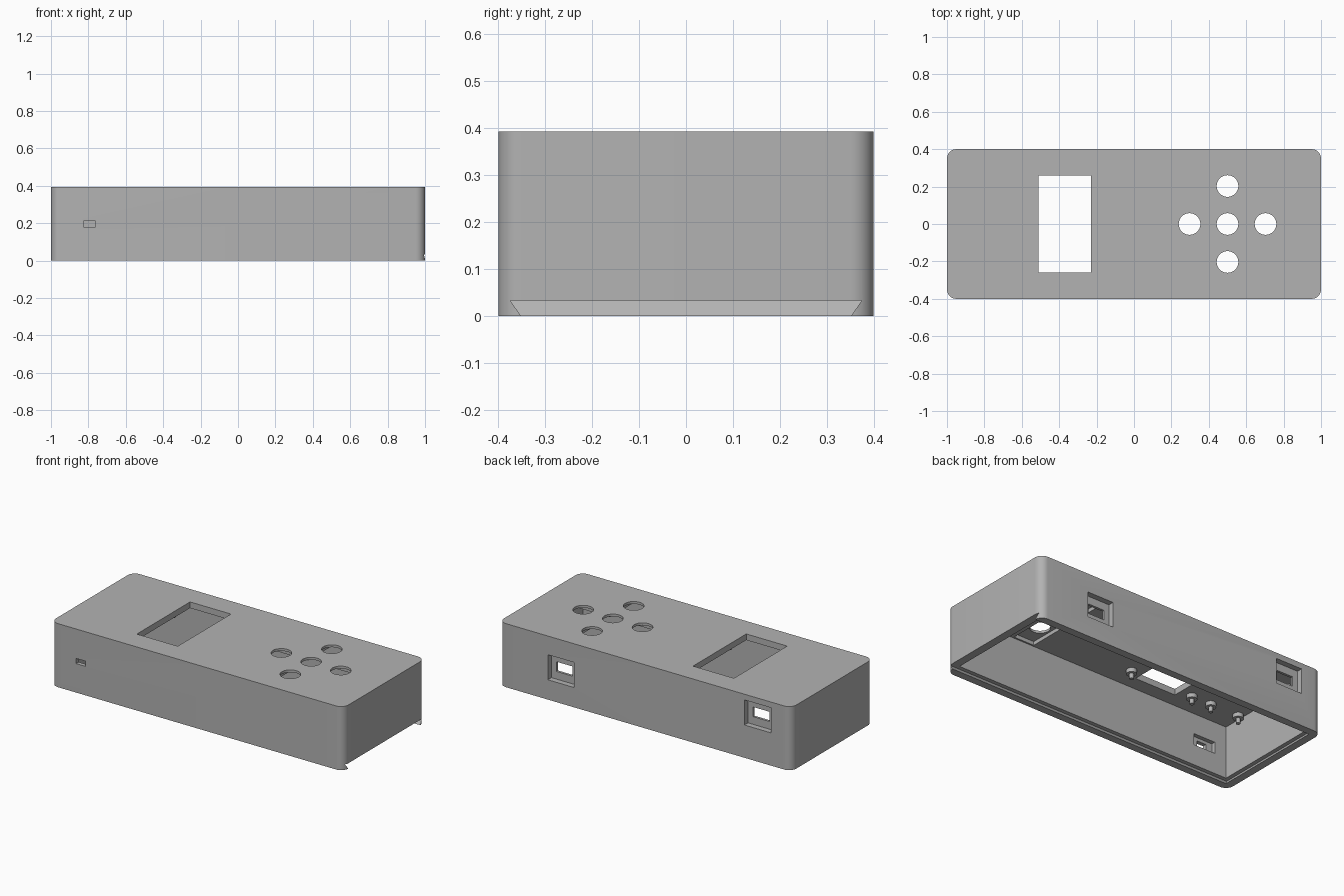
import bpy
import bmesh
import math
from mathutils import Matrix

if "Cube" in bpy.data.objects:
    bpy.data.objects.remove(bpy.data.objects["Cube"], do_unlink=True)

LENGTH, DEPTH, HEIGHT = 2.0, 0.8, 0.393
WALL, CEILING, GROOVE = 0.05, 0.355, 0.033

grey = bpy.data.materials.new("plastic_grey")
grey.use_nodes = True
colour = (0.45, 0.45, 0.45, 1)
grey.diffuse_color = colour
grey.node_tree.nodes["Principled BSDF"].inputs["Base Color"].default_value = colour


def finish(name, bm):
    mesh = bpy.data.meshes.new(name)
    bm.to_mesh(mesh)
    bm.free()
    mesh.materials.append(grey)
    obj = bpy.data.objects.new(name, mesh)
    bpy.context.collection.objects.link(obj)
    return obj


def box_mesh(center, size):
    bm = bmesh.new()
    bmesh.ops.create_cube(bm, size=1, matrix=Matrix.Translation(center) @ Matrix.Diagonal((*size, 1)))
    return bm


def box(name, center, size):
    return finish(name, box_mesh(center, size))


def cylinder(name, x, y, radius, low, high, sides=32):
    bm = bmesh.new()
    bmesh.ops.create_cone(bm, cap_ends=True, segments=sides, radius1=radius, radius2=radius,
                          depth=high - low, matrix=Matrix.Translation((x, y, (low + high) / 2)))
    return finish(name, bm)


def activate(obj):
    bpy.ops.object.select_all(action="DESELECT")
    obj.select_set(True)
    bpy.context.view_layer.objects.active = obj


def cut(body, cutter):
    cutter.hide_render = True
    activate(body)
    mod = body.modifiers.new("cut", "BOOLEAN")
    mod.operation = "DIFFERENCE"
    mod.solver = "EXACT"
    mod.object = cutter
    bpy.ops.object.modifier_apply(modifier=mod.name)
    bpy.data.objects.remove(cutter, do_unlink=True)


# Outer shell with rounded upright corners
bm = box_mesh((0, 0, HEIGHT / 2), (LENGTH, DEPTH, HEIGHT))
upright = [e for e in bm.edges if abs(e.verts[0].co.z - e.verts[1].co.z) > 0.1]
bmesh.ops.bevel(bm, geom=upright, offset=0.05, segments=8, profile=0.5, affect="EDGES")
case = finish("enclosure_case", bm)

# Hollow interior, open below
low = GROOVE / 2
cut(case, box("cavity", (0, 0, (low + CEILING) / 2),
              (LENGTH - 2 * WALL, DEPTH - 2 * WALL, CEILING - low)))

# Dovetail groove for a sliding lid, open at the +x end
bm = box_mesh((0.1, 0, 0), (2.15, 0.75, 2 * GROOVE))
for v in bm.verts:
    if v.co.z < 0:
        v.co.y -= math.copysign(0.046, v.co.y)
        if v.co.x < 0:
            v.co.x += 0.046
cut(case, finish("lid_groove", bm))

# Cross-shaped pocket that thins the ceiling below the buttons
for size in ((0.14, 0.68), (0.68, 0.14)):
    cut(case, box("button_pocket", (0.5, 0, CEILING), (*size, 0.046)))

# Five button holes and the screen window
for dx, dy in ((0, 0), (1, 0), (-1, 0), (0, 1), (0, -1)):
    cut(case, cylinder("button_hole", 0.5 + 0.203 * dx, 0.203 * dy, 0.058, 0.3, 0.5))
cut(case, box("screen_window", (-0.37, 0, 0.4), (0.28, 0.52, 0.2)))

# Recessed ports in the back wall
for x, z in ((0.575, 0.2), (-0.77, 0.28)):
    cut(case, box("port_recess", (x, 0.415, z), (0.18, 0.1, 0.155)))
    cut(case, box("port_hole", (x, 0.38, z), (0.11, 0.2, 0.06)))

# Small front slot, recessed from the inside
cut(case, box("slot_recess", (-0.795, -0.345, 0.195), (0.15, 0.06, 0.07)))
cut(case, box("slot_hole", (-0.795, -0.39, 0.195), (0.064, 0.2, 0.032)))

activate(case)
bpy.ops.object.shade_smooth_by_angle(angle=math.radians(30))

# Board standoffs with locating pins, hanging from the ceiling
for x in (-0.155, -0.585, -0.72, -0.915):
    for side, y in (("front", -0.205), ("back", 0.205)):
        for part, radius, bottom in (("standoff", 0.03, 0.33), ("pin", 0.013, 0.3)):
            peg = cylinder(f"{side}_{part}", x, y, radius, bottom, CEILING + 0.005, 20)
            activate(peg)
            bpy.ops.object.shade_smooth_by_angle(angle=math.radians(30))
